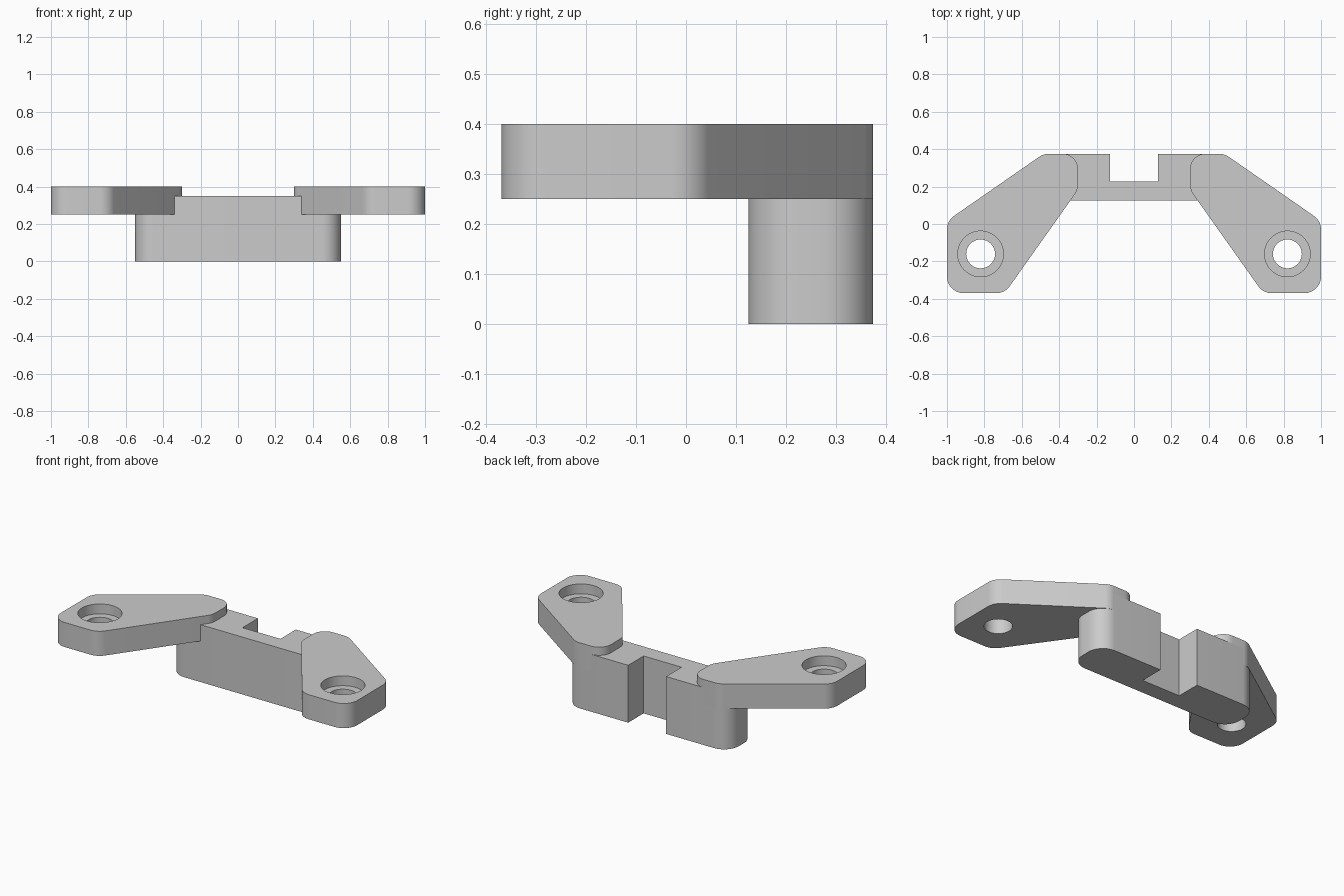
import bpy, bmesh, math
from mathutils import Vector

cube = bpy.data.objects.get("Cube")
if cube:
    bpy.data.objects.remove(cube, do_unlink=True)

# Single plain grey
grey = bpy.data.materials.new("light_grey")
grey.use_nodes = True
colour = (0.6, 0.6, 0.6, 1)
grey.diffuse_color = colour
grey.node_tree.nodes["Principled BSDF"].inputs["Base Color"].default_value = colour


def fillet(corners, steps=12):
    """Round each (x, y, radius) corner of a closed outline."""
    out = []
    for i, (x, y, r) in enumerate(corners):
        p = Vector((x, y))
        if r == 0:
            out.append(p)
            continue
        a = (Vector(corners[i - 1][:2]) - p).normalized()
        b = (Vector(corners[(i + 1) % len(corners)][:2]) - p).normalized()
        half = a.angle(b) / 2
        centre = p + (a + b).normalized() * (r / math.sin(half))
        start = p + a * (r / math.tan(half)) - centre
        end = p + b * (r / math.tan(half)) - centre
        sweep = start.angle(end)
        for k in range(steps + 1):
            t = k / steps
            out.append(centre + (start * math.sin((1 - t) * sweep)
                                 + end * math.sin(t * sweep)) / math.sin(sweep))
    return out


def prism(name, outline, z0, z1):
    """Extrude a flat outline from z0 up to z1."""
    bm = bmesh.new()
    face = bm.faces.new([bm.verts.new((p.x, p.y, z0)) for p in outline])
    top = bmesh.ops.extrude_face_region(bm, geom=[face])["geom"]
    bmesh.ops.translate(bm, vec=(0, 0, z1 - z0),
                        verts=[g for g in top if isinstance(g, bmesh.types.BMVert)])
    bmesh.ops.recalc_face_normals(bm, faces=bm.faces)
    mesh = bpy.data.meshes.new(name)
    bm.to_mesh(mesh)
    bm.free()
    mesh.materials.append(grey)
    obj = bpy.data.objects.new(name, mesh)
    bpy.context.collection.objects.link(obj)
    return obj


def circle(x, y, r, sides=64):
    return [Vector((x + r * math.cos(a), y + r * math.sin(a)))
            for a in (math.tau * k / sides for k in range(sides))]


def apply_modifiers(obj):
    graph = bpy.context.evaluated_depsgraph_get()
    mesh = bpy.data.meshes.new_from_object(obj.evaluated_get(graph))
    obj.modifiers.clear()
    obj.data = mesh


def smooth(obj):
    obj.data.shade_smooth()
    obj.data.set_sharp_from_angle(angle=math.radians(30))


# Centre block with a notch through its back
half_block = [(0.128, 0.375, 0), (0.55, 0.375, 0.1), (0.55, 0.125, 0.1)]
block = [(0.128, 0.226, 0)] + half_block
block += [(-x, y, r) for x, y, r in reversed(block)]
smooth(prism("centre_block", fillet(block), 0, 0.35))

# Angled arm with a stepped screw hole, mirrored to the other side
R = 0.09
arm_outline = [(0.3, 0.375, 0.08), (0.484, 0.375, R), (1, 0.017, R),
               (1, -0.37, R), (0.691, -0.37, R), (0.3, 0.182, R)]
arms = prism("side_arms", fillet(arm_outline), 0.25, 0.4)
cutters = [prism("screw_hole_cutter", circle(0.82, -0.16, 0.077), 0.2, 0.5),
           prism("counterbore_cutter", circle(0.82, -0.16, 0.122), 0.34, 0.5)]
for cutter in cutters:
    cutter.hide_render = True
    cut = arms.modifiers.new(cutter.name, 'BOOLEAN')
    cut.operation = 'DIFFERENCE'
    cut.solver = 'EXACT'
    cut.object = cutter
arms.modifiers.new("mirror", 'MIRROR').use_mirror_merge = False
apply_modifiers(arms)
for cutter in cutters:
    bpy.data.objects.remove(cutter, do_unlink=True)
smooth(arms)
